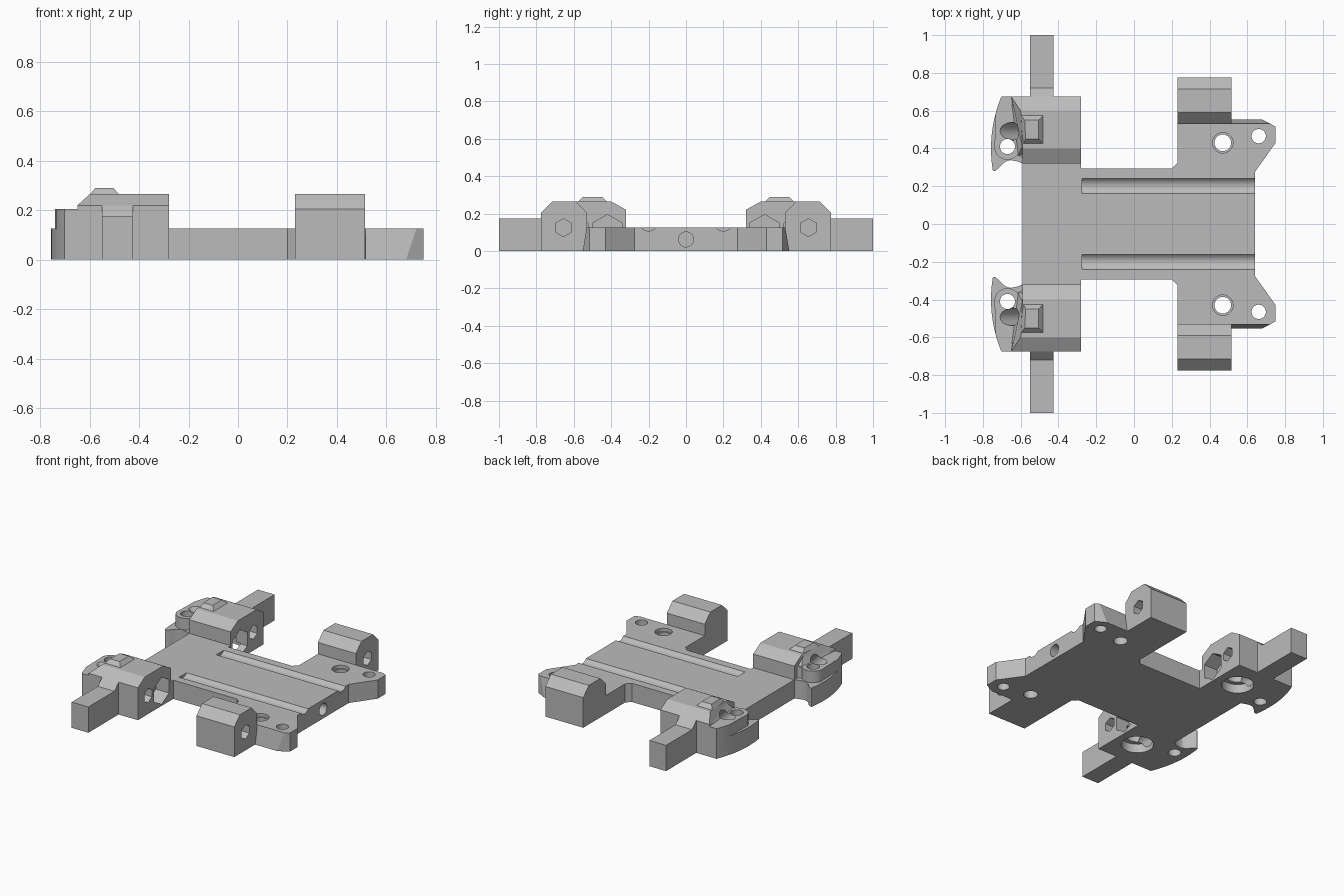
import bpy, bmesh, math
from mathutils import Vector

cube = bpy.data.objects.get("Cube")
if cube:
    bpy.data.objects.remove(cube, do_unlink=True)

grey = bpy.data.materials.new("plain grey")
grey.use_nodes = True
GREY = (0.5, 0.5, 0.5, 1)
grey.diffuse_color = GREY
grey.node_tree.nodes["Principled BSDF"].inputs["Base Color"].default_value = GREY

parts, cutters = [], []
PLATE_TOP = 0.127


def loft(name, ring_a, ring_b, group=parts):
    """Closed solid between two rings with the same number of points."""
    bm = bmesh.new()
    a = [bm.verts.new(p) for p in ring_a]
    b = [bm.verts.new(p) for p in ring_b]
    bm.faces.new(a)
    bm.faces.new(b)
    for i in range(len(a)):
        j = (i + 1) % len(a)
        bm.faces.new((a[i], a[j], b[j], b[i]))
    bmesh.ops.recalc_face_normals(bm, faces=bm.faces[:])
    mesh = bpy.data.meshes.new(name)
    bm.to_mesh(mesh)
    bm.free()
    mesh.materials.append(grey)
    obj = bpy.data.objects.new(name, mesh)
    bpy.context.scene.collection.objects.link(obj)
    group.append(obj)
    return obj


def flat(outline, z, s=1):
    return [(x, y * s, z) for x, y in outline]


def along_x(profile, x, s):
    return [(x, y * s, z) for y, z in profile]


def bore(start, end, radius, sides=32):
    """Cutter with a round or hexagonal section."""
    p, q = Vector(start), Vector(end)
    d = (q - p).normalized()
    w = Vector((0, 0, 1)) if abs(d.z) < 0.99 else Vector((1, 0, 0))
    w = (w - d * w.dot(d)).normalized()
    v = d.cross(w)
    ring = [radius * (math.cos(t) * w + math.sin(t) * v)
            for t in (math.tau * i / sides for i in range(sides))]
    cut = loft("hole_cutter", [p + r for r in ring], [q + r for r in ring], cutters)
    cut.hide_render = True


def arc(cx, cy, r, a0, a1, n):
    angles = [math.radians(a0 + (a1 - a0) * i / n) for i in range(n + 1)]
    return [(cx + r * math.cos(t), cy + r * math.sin(t)) for t in angles]


# Base plate with slanted ears
def plate_ring(ear, z):
    half = [(-0.59, 0.32), (-0.28, 0.32), (-0.28, 0.295), (0.2, 0.295),
            (0.23, 0.325), (0.23, 0.53), (0.515, 0.53)] + ear
    half += [(0.75, 0.515), (0.75, 0.43), (0.64, 0.275)]
    return flat(half + [(x, -y) for x, y in reversed(half)], z)


loft("base_plate", plate_ring([(0.517, 0.552), (0.68, 0.552)], 0),
     plate_ring([(0.517, 0.531), (0.722, 0.531)], PLATE_TOP))

# Section shapes shared by both sides
front_section = [(0.53, 0), (0.53, 0.205), (0.59, 0.265),
                 (0.715, 0.265), (0.775, 0.205), (0.775, 0)]
rear_section = [(0.32, 0), (0.32, 0.22), (0.4, 0.265),
                (0.6, 0.265), (0.675, 0.22), (0.675, 0)]
rear_end = [-0.59, -0.59, -0.59, -0.6, -0.65, -0.65]
arm_section = [(0.675, 0), (0.675, 0.22), (0.72, 0.175), (1, 0.175), (1, 0)]
wing_low = arc(-0.041, 0.4, 0.716, 157.4, 189.6, 14) + [
    (-0.735, 0.281), (-0.72, 0.291), (-0.705, 0.308), (-0.69, 0.323),
    (-0.67, 0.335), (-0.65, 0.338), (-0.62, 0.332), (-0.59, 0.32), (-0.59, 0.675)]
wing_high = arc(-0.041, 0.4, 0.716, 157.4, 165.5, 4) + \
    arc(-0.67, 0.41, 0.07, 165, 320, 18) + [(-0.59, 0.35), (-0.59, 0.675)]

for s, side in ((1, "left"), (-1, "right")):
    # Mounting blocks and side arm
    loft(side + "_front_block", along_x(front_section, 0.23, s),
         along_x(front_section, 0.515, s))
    loft(side + "_rear_block", along_x(rear_section, -0.28, s),
         [(x, y * s, z) for x, (y, z) in zip(rear_end, rear_section)])
    loft(side + "_arm", along_x(arm_section, -0.55, s), along_x(arm_section, -0.425, s))

    # Raised cap on the rear block
    loft(side + "_block_cap",
         flat([(-0.65, 0.64), (-0.615, 0.36), (-0.42, 0.36), (-0.42, 0.64)], 0.2, s),
         flat([(-0.578, 0.55), (-0.574, 0.45), (-0.505, 0.45), (-0.505, 0.55)], 0.29, s))

    # Curved bumper wing: low ledge and raised boss
    loft(side + "_wing_ledge", flat(wing_low, 0, s), flat(wing_low, PLATE_TOP, s))
    loft(side + "_wing_boss", flat(wing_high, PLATE_TOP, s), flat(wing_high, 0.205, s))

    # Vertical screw holes
    for x, y, r, z in ((0.47, 0.43, 0.044, -0.1), (0.47, 0.43, 0.054, 0.105),
                       (0.66, 0.465, 0.038, -0.1), (-0.67, 0.41, 0.04, -0.1)):
        bore((x, y * s, z), (x, y * s, 0.4), r)

    # Stepped recess underneath and the slanted hole leading out of it
    bore((-0.43, 0.48 * s, -0.1), (-0.43, 0.48 * s, 0.06), 0.1)
    bore((-0.43, 0.48 * s, -0.1), (-0.43, 0.48 * s, 0.12), 0.07)
    bore((-0.45, 0.485 * s, 0.015), (-0.74, 0.495 * s, 0.3), 0.046)

    # Hexagonal pockets
    bore((0.35, 0.655 * s, 0.125), (0.6, 0.655 * s, 0.125), 0.048, 6)
    bore((-0.42, 0.565 * s, 0.125), (-0.2, 0.565 * s, 0.125), 0.048, 6)
    bore((-0.38, 0.42 * s, 0.103), (-0.2, 0.42 * s, 0.103), 0.092, 6)

    # Long shallow groove
    bore((-0.275, 0.2 * s, 0.157), (0.8, 0.2 * s, 0.157), 0.05)

# Hole in the end of the plate
bore((0.45, 0, 0.062), (0.8, 0, 0.062), 0.04)


def bounds(obj):
    cos = [v.co for v in obj.data.vertices]
    return [(min(c[i] for c in cos), max(c[i] for c in cos)) for i in range(3)]


# Cut every part by the cutters that reach it
for part in parts:
    for cut in cutters:
        if all(a[0] < b[1] and b[0] < a[1] for a, b in zip(bounds(part), bounds(cut))):
            mod = part.modifiers.new("cut", "BOOLEAN")
            mod.operation = "DIFFERENCE"
            mod.solver = "EXACT"
            mod.object = cut

bpy.context.view_layer.update()
graph = bpy.context.evaluated_depsgraph_get()
for part, mesh in [(p, bpy.data.meshes.new_from_object(p.evaluated_get(graph)))
                   for p in parts]:
    part.modifiers.clear()
    part.data = mesh
for cut in cutters:
    bpy.data.objects.remove(cut, do_unlink=True)

# Smooth the round surfaces, keep the edges sharp
for obj in bpy.context.view_layer.objects:
    obj.select_set(obj in parts)
bpy.context.view_layer.objects.active = parts[0]
bpy.ops.object.shade_smooth_by_angle(angle=math.radians(20))
